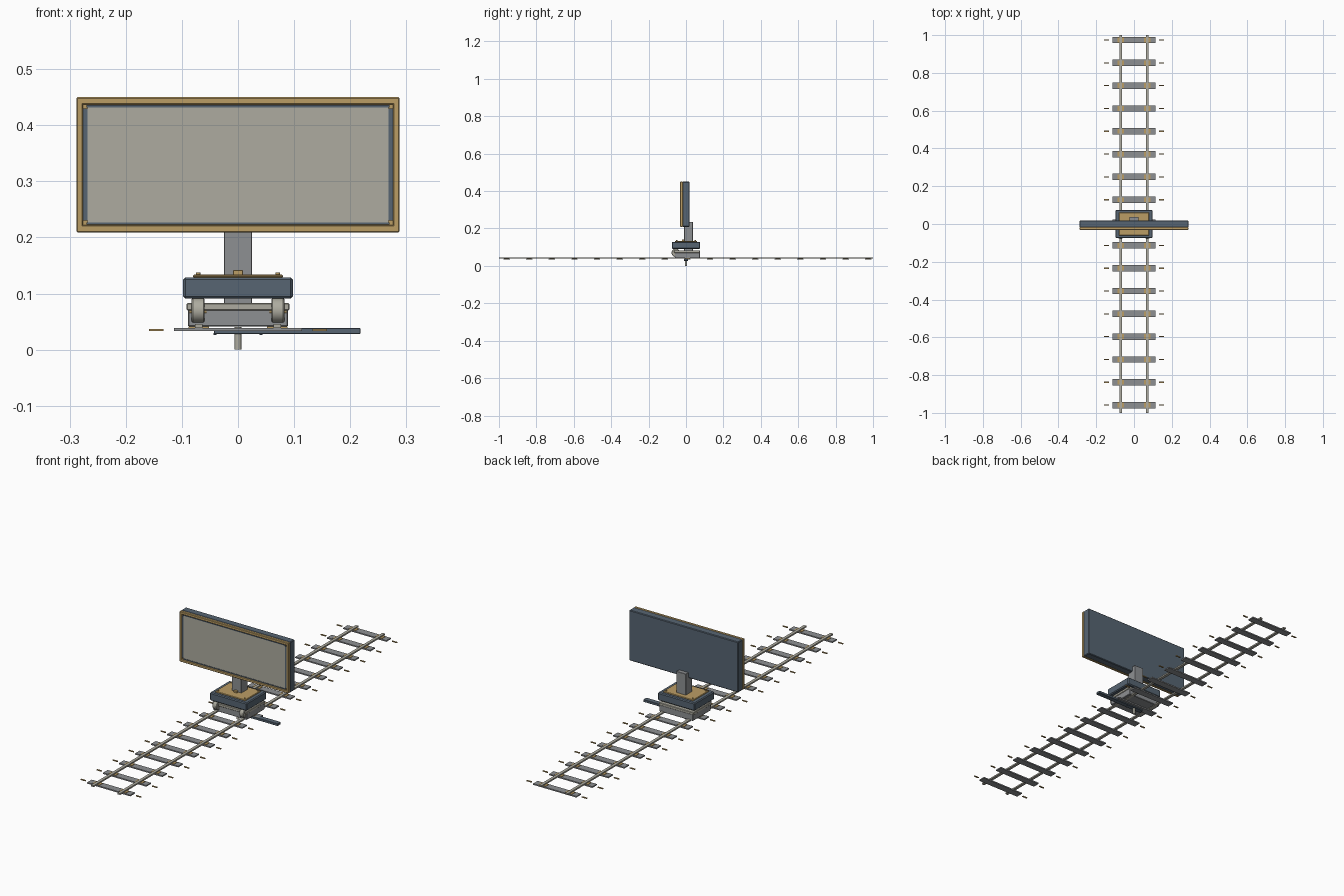
import bpy
import math

if "Cube" in bpy.data.objects:
    bpy.data.objects.remove(bpy.data.objects["Cube"])


def material(name, rgb):
    m = bpy.data.materials.new(name)
    m.use_nodes = True
    m.diffuse_color = (*rgb, 1)
    m.node_tree.nodes["Principled BSDF"].inputs["Base Color"].default_value = (*rgb, 1)
    return m


navy = material("slate blue", (0.095, 0.13, 0.17))
gold = material("brass", (0.50, 0.34, 0.13))
grey = material("steel grey", (0.27, 0.28, 0.29))
pale = material("pale warm grey", (0.42, 0.41, 0.35))


def finish(name, mat, bevel):
    ob = bpy.context.object
    ob.name = name
    ob.data.materials.append(mat)
    if bevel:
        mod = ob.modifiers.new("bevel", "BEVEL")
        mod.width = bevel
        mod.segments = 1
    return ob


def box(name, mat, x, y, z, bevel=0):
    """Box given by its (low, high) range on each axis."""
    bpy.ops.mesh.primitive_cube_add(size=1, location=[(a + b) / 2 for a, b in (x, y, z)])
    bpy.context.object.scale = [b - a for a, b in (x, y, z)]
    bpy.ops.object.transform_apply(location=False, rotation=False, scale=True)
    return finish(name, mat, bevel)


def cylinder(name, mat, loc, radius, depth, rot=(0, 0, 0), bevel=0, sides=24):
    bpy.ops.mesh.primitive_cylinder_add(vertices=sides, radius=radius, depth=depth,
                                        location=loc, rotation=rot)
    bpy.ops.object.shade_smooth_by_angle()
    return finish(name, mat, bevel)


def span(c, half):
    return (c - half, c + half)


# Track: sleepers with tie plates, side markers and two rails
for i in range(17):
    y = 0.974 - i * 0.1208
    box("sleeper", grey, span(0, 0.114), span(y, 0.017), (0.033, 0.039))
    for s in (-1, 1):
        box("tie_plate", gold, span(s * 0.07, 0.018), span(y, 0.013), (0.039, 0.041))
        box("side_marker", gold, span(s * 0.146, 0.013), span(y, 0.003), (0.033, 0.037))
for s in (-1, 1):
    box("rail", pale, span(s * 0.07, 0.007), (-1, 1), (0.039, 0.046))

# Trolley: body, band, rollers, lever arm and guide pin
box("trolley_body", grey, span(0, 0.089), (-0.06, 0.075), (0.041, 0.073), 0.002)
box("trolley_band", pale, span(0, 0.092), (-0.064, 0.075), (0.07, 0.083), 0.002)
for s in (-1, 1):
    cylinder("roller", pale, (s * 0.071, -0.055, 0.07), 0.022, 0.023,
             (0, math.pi / 2, 0), 0.002)
    cylinder("roller_axle", gold, (s * 0.071, -0.055, 0.07), 0.007, 0.03,
             (0, math.pi / 2, 0))
    box("arm_foot", navy, span(s * 0.041, 0.003), span(0, 0.01), (0.026, 0.03))
box("lever_arm", navy, (-0.043, 0.218), span(0, 0.012), (0.028, 0.039), 0.001)
cylinder("guide_pin", pale, (0, 0, 0.02), 0.006, 0.04, sides=16)

# Base block with brass deck plate and bolts
box("base_block", navy, span(0, 0.098), span(0, 0.075), (0.091, 0.129), 0.004)
box("deck_plate", gold, span(0, 0.08), span(0, 0.06), (0.128, 0.134), 0.002)
for sx in (-1, 1):
    for sy in (-1, 1):
        cylinder("deck_bolt", gold, (sx * 0.071, sy * 0.05, 0.135), 0.004, 0.006, sides=12)

# Post and its foot clamp
box("post", grey, span(0, 0.025), (-0.01, 0.037), (0.075, 0.235), 0.001)
box("post_clamp", gold, span(0, 0.009), (-0.022, -0.01), (0.133, 0.142), 0.001)

# Sign panel: case, brass frame, dark inner strips and pale board
box("panel_case", navy, span(0, 0.288), (-0.018, 0.018), (0.209, 0.45), 0.003)
box("frame_backing", gold, span(0, 0.28), (-0.024, -0.017), (0.216, 0.443))
for s in (-1, 1):
    box("frame_side", gold, span(s * 0.282, 0.006), (-0.031, -0.017), (0.209, 0.45), 0.002)
    box("frame_edge", gold, span(0, 0.288), (-0.031, -0.017), span(0.3295 + s * 0.114, 0.0065), 0.002)
    box("inner_side_strip", navy, span(s * 0.272, 0.004), (-0.029, -0.02), (0.23, 0.43))
    box("inner_edge_strip", navy, span(0, 0.27), (-0.029, -0.02), span(0.3295 + s * 0.1045, 0.002))
box("sign_board", pale, span(0, 0.268), (-0.027, -0.02), (0.227, 0.432))
